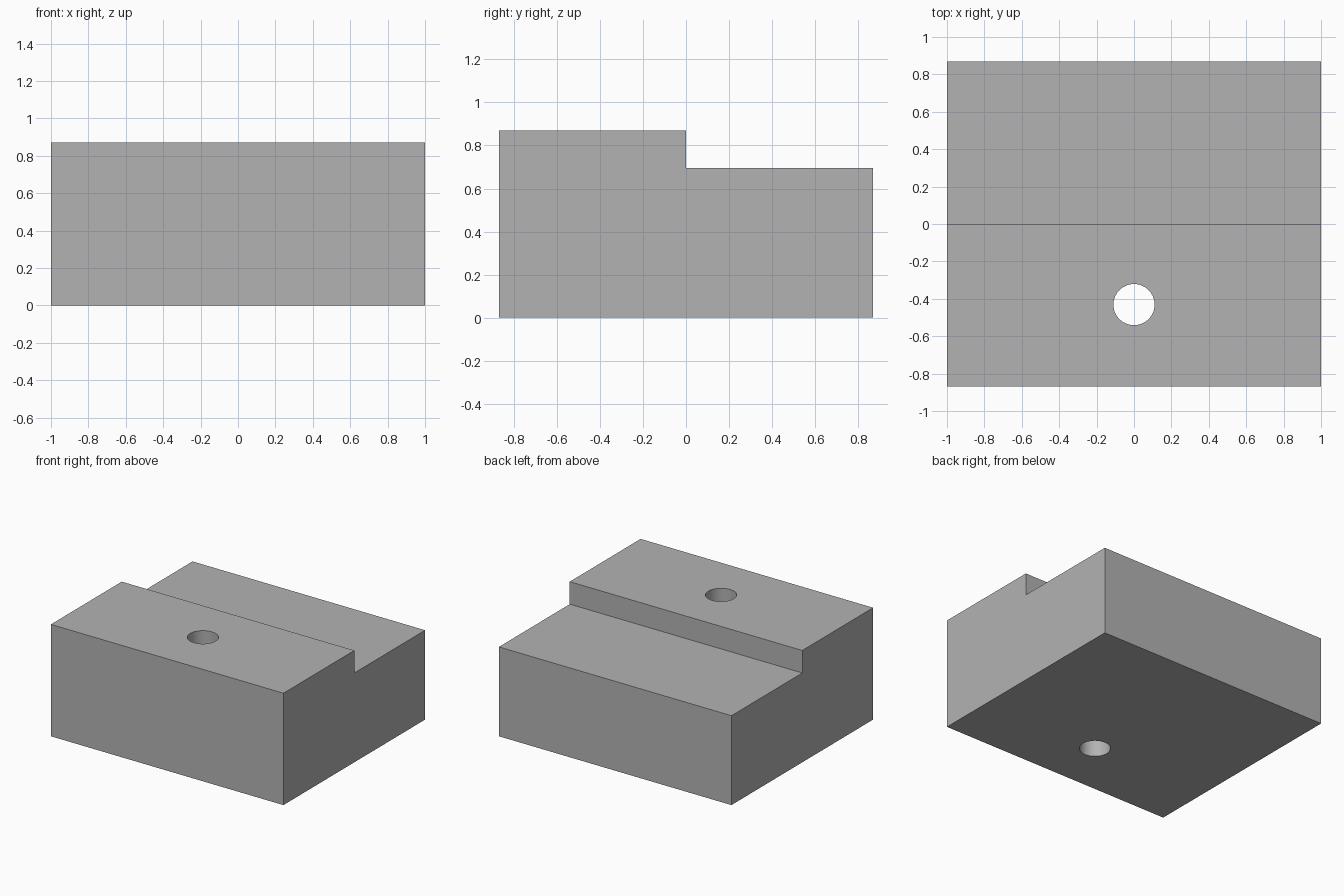
import bpy
import bmesh

if "Cube" in bpy.data.objects:
    bpy.data.objects.remove(bpy.data.objects["Cube"], do_unlink=True)

HALF_WIDTH, HALF_DEPTH = 1.0, 0.87
TOP, STEP = 0.87, 0.695
HOLE_Y, HOLE_RADIUS = -0.431, 0.11

grey = bpy.data.materials.new("plain grey")
grey.use_nodes = True
colour = (0.45, 0.45, 0.45, 1)
grey.diffuse_color = colour
grey.node_tree.nodes["Principled BSDF"].inputs["Base Color"].default_value = colour

# Stepped block: side profile extruded across the width
profile = [(-HALF_DEPTH, 0), (HALF_DEPTH, 0), (HALF_DEPTH, STEP),
           (0, STEP), (0, TOP), (-HALF_DEPTH, TOP)]
bm = bmesh.new()
side = bm.faces.new([bm.verts.new((-HALF_WIDTH, y, z)) for y, z in profile])
extruded = bmesh.ops.extrude_face_region(bm, geom=[side])
verts = [g for g in extruded["geom"] if isinstance(g, bmesh.types.BMVert)]
bmesh.ops.translate(bm, verts=verts, vec=(2 * HALF_WIDTH, 0, 0))
bmesh.ops.recalc_face_normals(bm, faces=bm.faces)
mesh = bpy.data.meshes.new("stepped_block")
bm.to_mesh(mesh)
bm.free()
mesh.materials.append(grey)
block = bpy.data.objects.new("stepped_block", mesh)
bpy.context.collection.objects.link(block)

# Round hole drilled through the raised half
bpy.ops.mesh.primitive_cylinder_add(vertices=64, radius=HOLE_RADIUS, depth=2,
                                    location=(0, HOLE_Y, TOP / 2))
drill = bpy.context.object
drill.name = "hole_cutter"
drill.data.materials.append(grey)

bpy.ops.object.select_all(action="DESELECT")
block.select_set(True)
bpy.context.view_layer.objects.active = block
cut = block.modifiers.new("through_hole", "BOOLEAN")
cut.operation = "DIFFERENCE"
cut.solver = "EXACT"
cut.object = drill
bpy.ops.object.modifier_apply(modifier=cut.name)
bpy.data.objects.remove(drill, do_unlink=True)

# Smooth hole wall, sharp block edges
bpy.ops.object.shade_smooth_by_angle()
